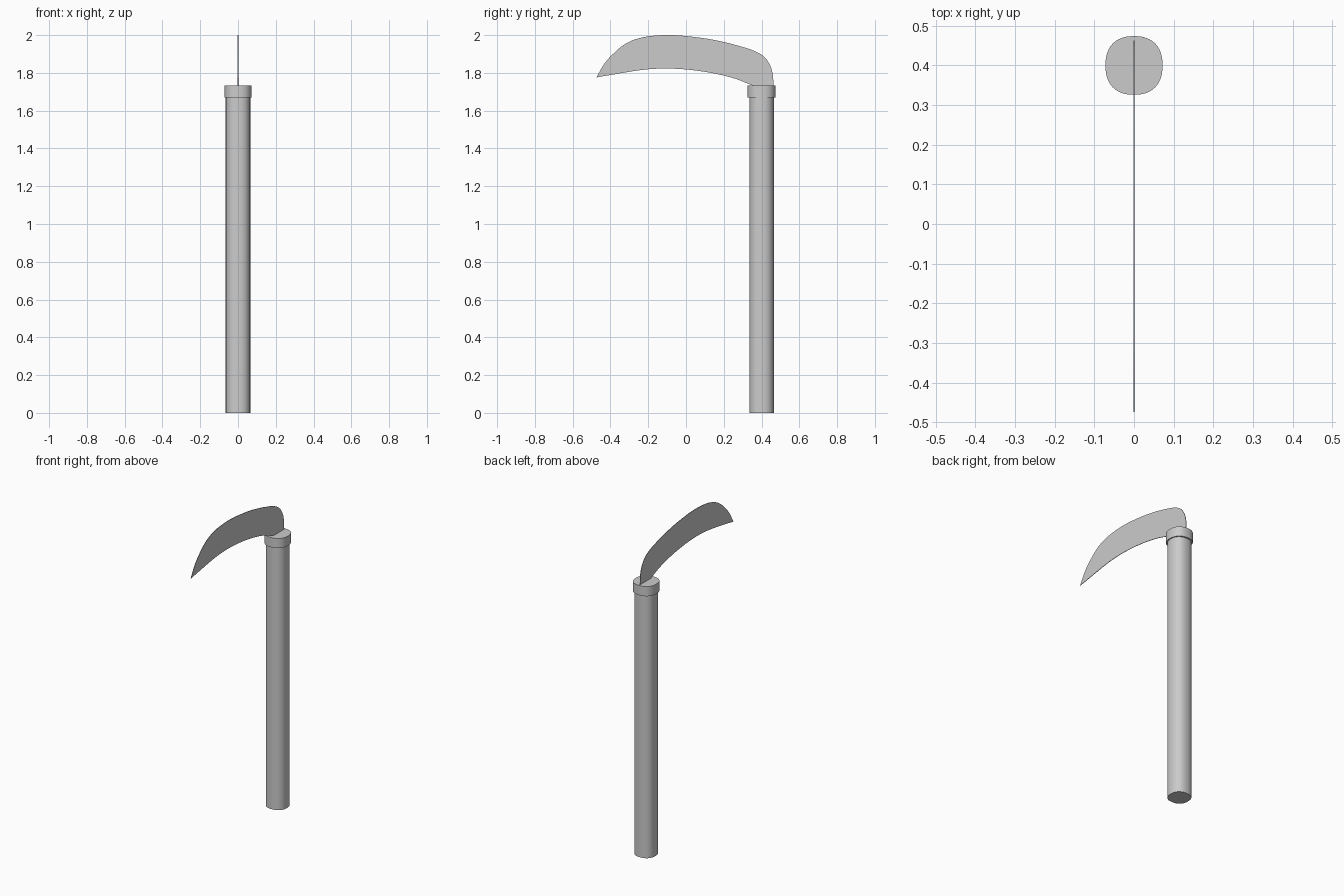
import bpy, bmesh
from math import sin, cos, tau, radians, copysign

if "Cube" in bpy.data.objects:
    bpy.data.objects.remove(bpy.data.objects["Cube"])

CY = 0.40  # handle axis sits behind the centre


def rounded_post(name, rx, ry, z0, z1, n=48, power=2.35):
    """Upright post with a slightly squared round section."""
    bm = bmesh.new()
    ring = []
    for i in range(n):
        c, s = cos(tau * i / n), sin(tau * i / n)
        x = copysign(abs(c) ** (2 / power), c) * rx
        y = copysign(abs(s) ** (2 / power), s) * ry
        ring.append(bm.verts.new((x, CY + y, z0)))
    base = bm.faces.new(ring)
    ext = bmesh.ops.extrude_face_region(bm, geom=[base], use_keep_orig=True)
    for v in ext["geom"]:
        if isinstance(v, bmesh.types.BMVert):
            v.co.z = z1
    bmesh.ops.recalc_face_normals(bm, faces=bm.faces[:])
    me = bpy.data.meshes.new(name)
    bm.to_mesh(me)
    bm.free()
    ob = bpy.data.objects.new(name, me)
    bpy.context.collection.objects.link(ob)
    bpy.ops.object.select_all(action='DESELECT')
    ob.select_set(True)
    bpy.context.view_layer.objects.active = ob
    bpy.ops.object.shade_smooth_by_angle(angle=radians(35))
    return ob


# Handle and collar
rounded_post("handle", 0.065, 0.065, 0.0, 1.68)
rounded_post("collar", 0.072, 0.074, 1.67, 1.732)

# Blade outline as (y, z): tip, back edge, root, cutting edge
outline = [(-0.474, 1.776), (-0.431, 1.85), (-0.378, 1.908), (-0.315, 1.957),
           (-0.246, 1.984), (-0.167, 1.997), (-0.077, 2.0), (0.019, 1.993),
           (0.15, 1.974), (0.283, 1.942), (0.362, 1.916), (0.41, 1.888),
           (0.44, 1.85), (0.458, 1.80), (0.463, 1.725),
           (0.372, 1.725), (0.325, 1.744), (0.267, 1.767), (0.177, 1.791),
           (0.071, 1.81), (-0.06, 1.822), (-0.156, 1.822), (-0.246, 1.814),
           (-0.352, 1.797)]
corners = {0, 14, 15}

cu = bpy.data.curves.new("blade", 'CURVE')
cu.dimensions = '2D'
cu.fill_mode = 'BOTH'
cu.extrude = 0.0015
cu.resolution_u = 4
sp = cu.splines.new('BEZIER')
sp.bezier_points.add(len(outline) - 1)
sp.use_cyclic_u = True
for i, (p, (y, z)) in enumerate(zip(sp.bezier_points, outline)):
    p.co = (y, z, 0)
    p.handle_left_type = p.handle_right_type = 'VECTOR' if i in corners else 'AUTO'
blade = bpy.data.objects.new("blade", cu)
blade.rotation_euler = (radians(90), 0, radians(90))
bpy.context.collection.objects.link(blade)

# Turn the blade into a flat-shaded mesh
bpy.ops.object.select_all(action='DESELECT')
blade.select_set(True)
bpy.context.view_layer.objects.active = blade
bpy.ops.object.convert(target='MESH')
bpy.ops.object.shade_flat()
